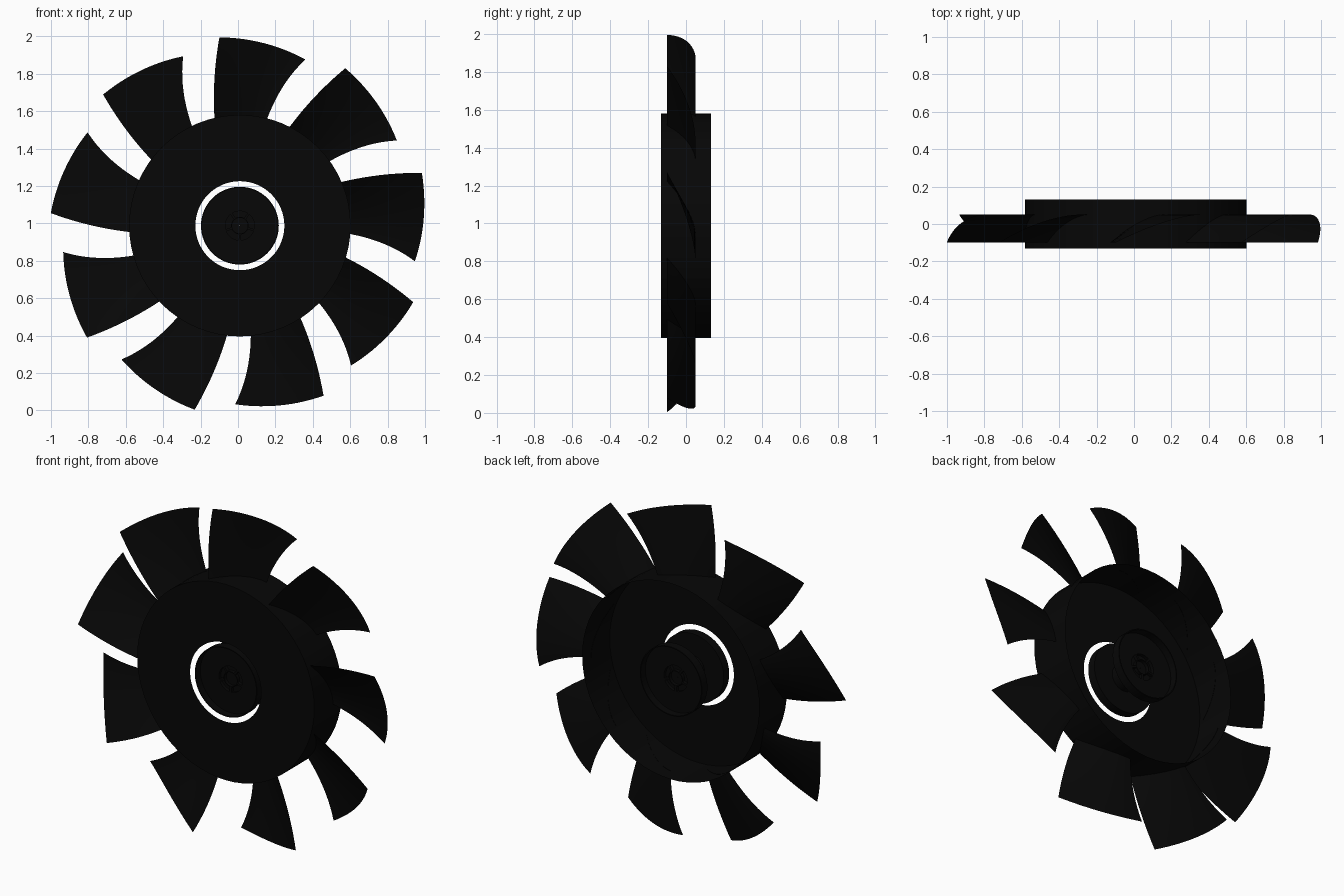
import bpy, bmesh
from math import sin, cos, pi, radians

if "Cube" in bpy.data.objects:
    bpy.data.objects.remove(bpy.data.objects["Cube"])

CX, CZ = 0.01, 0.988
black = bpy.data.materials.new("black")
black.diffuse_color = (0.002, 0.002, 0.002, 1)
black.use_nodes = True
black.node_tree.nodes["Principled BSDF"].inputs["Base Color"].default_value = black.diffuse_color


def polar(r, a, y):
    return (CX + r * cos(a), y, CZ + r * sin(a))


def finish(name, bm):
    bmesh.ops.recalc_face_normals(bm, faces=bm.faces)
    me = bpy.data.meshes.new(name)
    bm.to_mesh(me)
    bm.free()
    me.materials.append(black)
    ob = bpy.data.objects.new(name, me)
    bpy.context.collection.objects.link(ob)
    return ob


def lathe(name, profile, n=64):
    """Spin (radius, y) points around the fan axis."""
    bm = bmesh.new()
    rings = [[bm.verts.new(polar(r, 2 * pi * i / n, y)) for i in range(n)]
             for r, y in profile]
    for a, b in zip(rings, rings[1:]):
        for i in range(n):
            j = (i + 1) % n
            bm.faces.new((a[i], a[j], b[j], b[i]))
    return finish(name, bm)


# Hub: thin cup, open at the back, with a round hole in its front plate
lathe("hub_cup", [(0.238, -0.132), (0.592, -0.132), (0.592, 0.132)])

# Spool: core with a dished flange at each end, rims facing outward
FLOOR, RIM, PIT = 0.085, 0.13, 0.065
lathe("spool_core", [(0.08, -FLOOR), (0.08, FLOOR)])
for side, s in (("front", -1), ("back", 1)):
    lathe(f"{side}_flange", [(0.08, s * FLOOR), (0.202, s * FLOOR), (0.202, s * RIM),
                             (0.208, s * RIM), (0.208, s * 0.078), (0.08, s * 0.078)])
    # ring-shaped pocket and bearing ring in the middle of the flange
    lathe(f"{side}_bearing", [(0.08, s * FLOOR), (0.078, s * FLOOR), (0.078, s * PIT),
                              (0.047, s * PIT), (0.047, s * FLOOR), (0.042, s * FLOOR),
                              (0.042, s * PIT), (0.001, s * PIT)])

# Spokes across the pockets at both ends
bm = bmesh.new()
for k in range(5):
    a = radians(54 + 72 * k)
    for y0, y1 in ((-FLOOR, -PIT), (PIT, FLOOR)):
        v = []
        for y in (y0, y1):
            for r, w in ((0.045, -1), (0.08, -1), (0.08, 1), (0.045, 1)):
                v.append(bm.verts.new(polar(r, a + w * 0.006 / r, y)))
        for f in ((0, 1, 2, 3), (4, 5, 6, 7), (0, 1, 5, 4),
                  (1, 2, 6, 5), (2, 3, 7, 6), (3, 0, 4, 7)):
            bm.faces.new([v[i] for i in f])
finish("spool_spokes", bm)

# Blades: nine cambered sheets, swept and twisted around the hub
NT, NS = 14, 10
for k in range(9):
    bm = bmesh.new()
    grid = []
    for i in range(NT + 1):
        t = i / NT
        tip = 1.013 - 0.058 * t
        y = -0.1 + 0.15 * (1 - (1 - t) ** 1.65)
        row = []
        for j in range(NS + 1):
            s = j / NS
            left = 103.3 - 7.1 * s
            right = 75.7 - 7.2 * s + 3.2 * s * (1 - s)
            a = radians(left + (right - left) * t + 40 * k)
            row.append(bm.verts.new(polar(0.59 + (tip - 0.59) * s, a, y)))
        grid.append(row)
    for i in range(NT):
        for j in range(NS):
            bm.faces.new((grid[i][j], grid[i + 1][j], grid[i + 1][j + 1], grid[i][j + 1]))
    for f in bm.faces:
        f.smooth = True
    finish(f"blade_{k + 1}", bm)
